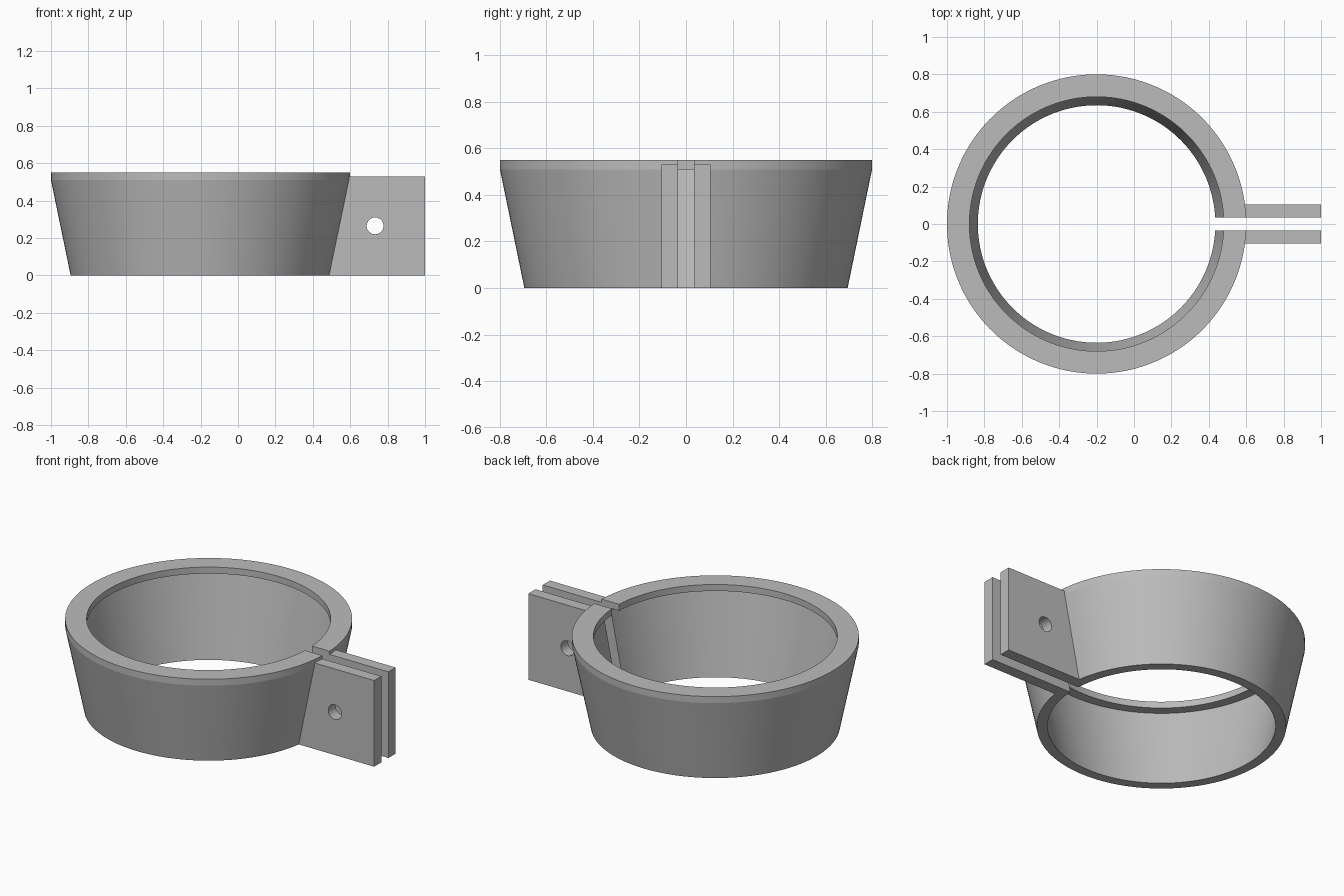
import bpy, bmesh
from math import asin, cos, sin, sqrt, pi, radians

cube = bpy.data.objects.get("Cube")
if cube:
    bpy.data.objects.remove(cube, do_unlink=True)

CX = -0.2                 # ring axis
GAP, EAR = 0.035, 0.105   # inner and outer y of the clamp ears
R_LOW, R_TOP = 0.695, 0.8
WALL, Z_RIM, Z_TOP, Z_EAR = 0.06, 0.51, 0.55, 0.53
STEPS = 144

grey = bpy.data.materials.new("plain grey")
grey.use_nodes = True
colour = (0.5, 0.5, 0.5, 1)
grey.diffuse_color = colour
grey.node_tree.nodes["Principled BSDF"].inputs["Base Color"].default_value = colour


def finish(bm, name):
    bmesh.ops.recalc_face_normals(bm, faces=bm.faces)
    mesh = bpy.data.meshes.new(name)
    bm.to_mesh(mesh)
    bm.free()
    mesh.materials.append(grey)
    obj = bpy.data.objects.new(name, mesh)
    bpy.context.collection.objects.link(obj)
    return obj


def activate(obj):
    bpy.ops.object.select_all(action='DESELECT')
    obj.select_set(True)
    bpy.context.view_layer.objects.active = obj


# Tapered split ring: revolved wall profile with parallel cut ends
profile = [(R_LOW, 0), (R_TOP, Z_RIM), (R_TOP, Z_TOP), (R_TOP - 2 * WALL, Z_TOP),
           (R_TOP - 2 * WALL, Z_RIM), (R_TOP - WALL, Z_RIM), (R_LOW - WALL, 0)]
bm = bmesh.new()
sections = []
for i in range(STEPS + 1):
    section = []
    for r, z in profile:
        start = asin(GAP / r)
        a = start + (2 * pi - 2 * start) * i / STEPS
        section.append(bm.verts.new((CX + r * cos(a), r * sin(a), z)))
    sections.append(section)
n = len(profile)
for a, b in zip(sections, sections[1:]):
    for k in range(n):
        bm.faces.new((a[k], a[(k + 1) % n], b[(k + 1) % n], b[k]))
bm.faces.new(sections[0])
bm.faces.new(sections[-1])
ring = finish(bm, "tapered_split_ring")
activate(ring)
bpy.ops.object.shade_smooth_by_angle(angle=radians(8))


# Clamp ears: plates fitted to the ring's outer surface, drilled for a bolt
def clamp_ear(name, side):
    bm = bmesh.new()
    loops = []
    for y in (GAP, EAR):
        points = [(CX + sqrt(r * r - y * y), z)
                  for r, z in ((R_LOW, 0), (R_TOP, Z_RIM), (R_TOP, Z_EAR))]
        points += [(1, Z_EAR), (1, 0)]
        loops.append([bm.verts.new((x, side * y, z)) for x, z in points])
    inner, outer = loops
    bm.faces.new(inner)
    bm.faces.new(outer)
    for k in range(len(inner)):
        j = (k + 1) % len(inner)
        bm.faces.new((inner[k], inner[j], outer[j], outer[k]))
    ear = finish(bm, name)

    bpy.ops.mesh.primitive_cylinder_add(vertices=48, radius=0.045, depth=0.5,
                                        location=(0.733, 0, 0.265),
                                        rotation=(pi / 2, 0, 0))
    drill = bpy.context.object
    drill.name = "bolt_hole_cutter"
    drill.hide_render = True
    cut = ear.modifiers.new("bolt hole", 'BOOLEAN')
    cut.operation, cut.object, cut.solver = 'DIFFERENCE', drill, 'EXACT'
    activate(ear)
    bpy.ops.object.modifier_apply(modifier=cut.name)
    bpy.data.objects.remove(drill, do_unlink=True)
    bpy.ops.object.shade_smooth_by_angle(angle=radians(20))


clamp_ear("front_clamp_ear", -1)
clamp_ear("back_clamp_ear", 1)
